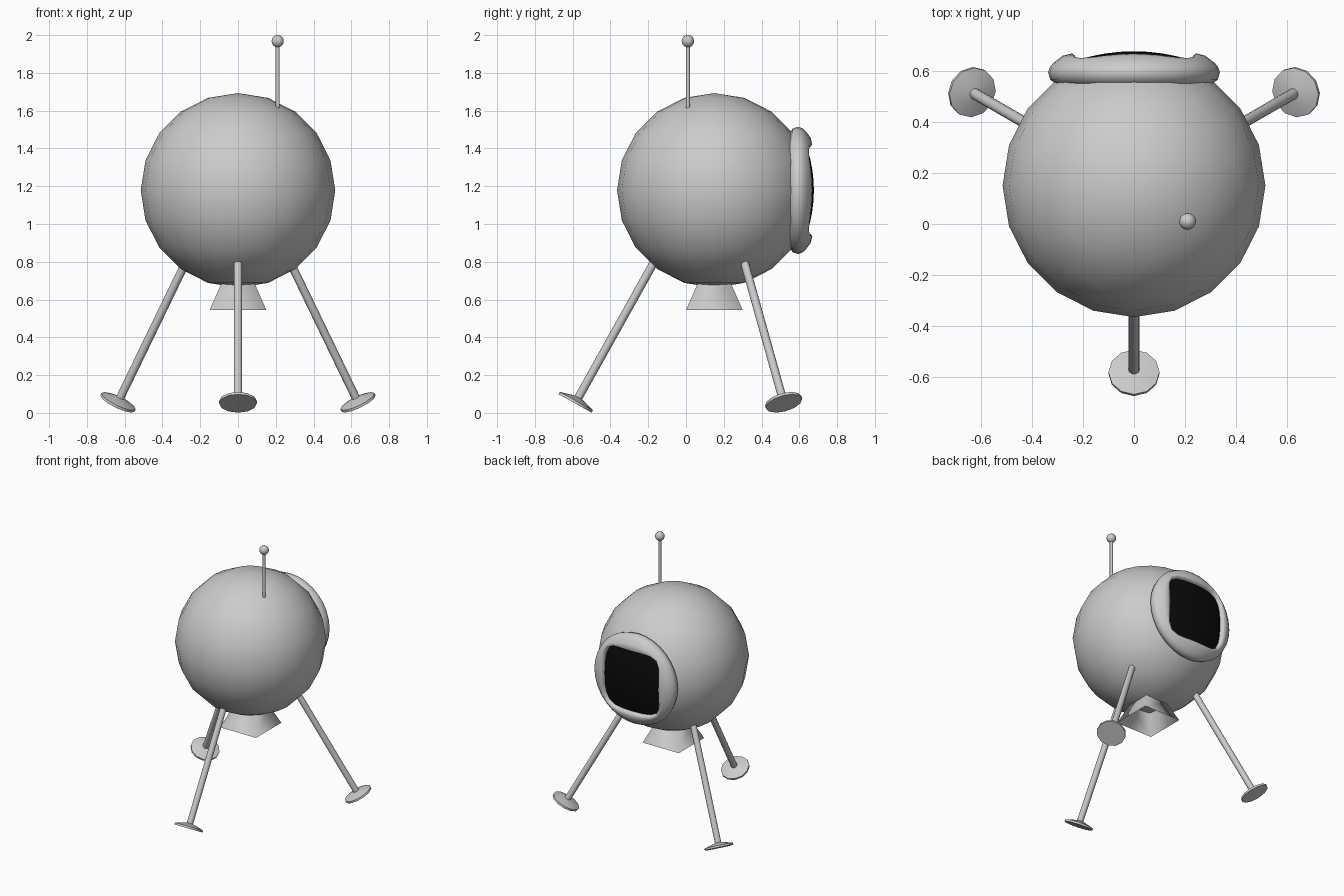
import bpy, bmesh, math
from mathutils import Vector

if "Cube" in bpy.data.objects:
    bpy.data.objects.remove(bpy.data.objects["Cube"])

CY, CZ, R = 0.15, 1.178, 0.515      # body centre and radius
SEG = 32                            # steps round the porthole


def make_object(name, bm, angle=None):
    bmesh.ops.recalc_face_normals(bm, faces=bm.faces)
    for f in bm.faces:
        f.smooth = True
    me = bpy.data.meshes.new(name)
    bm.to_mesh(me)
    bm.free()
    ob = bpy.data.objects.new(name, me)
    bpy.context.collection.objects.link(ob)
    if angle:
        bpy.ops.object.select_all(action='DESELECT')
        ob.select_set(True)
        bpy.context.view_layer.objects.active = ob
        bpy.ops.object.shade_smooth_by_angle(angle=math.radians(angle))
    return ob


def bridge(bm, loops):
    for a, b in zip(loops, loops[1:]):
        n = len(a)
        for i in range(n):
            j = (i + 1) % n
            bm.faces.new((a[i], a[j], b[j], b[i]))


def lathe(name, profile, sides, origin, axis=(0, 0, 1), angle=40, caps=True, turn=0.0):
    """Spin (radius, height) points around an axis starting at origin."""
    bm = bmesh.new()
    q = Vector((0, 0, 1)).rotation_difference(Vector(axis).normalized())
    loops = []
    for r, h in profile:
        ring = []
        for i in range(sides):
            t = turn + math.tau * i / sides
            p = Vector((r * math.cos(t), r * math.sin(t), h))
            ring.append(bm.verts.new(Vector(origin) + q @ p))
        loops.append(ring)
    bridge(bm, loops)
    if caps:
        bm.faces.new(loops[0])
        bm.faces.new(loops[-1])
    return make_object(name, bm, angle)


def ball(name, centre, radius, u, v):
    bm = bmesh.new()
    bmesh.ops.create_uvsphere(bm, u_segments=u, v_segments=v, radius=radius)
    bmesh.ops.translate(bm, verts=bm.verts, vec=centre)
    return make_object(name, bm)


# Body
ball("body", (0, CY, CZ), R, 20, 10)

# Antenna
lathe("antenna_rod", [(0.011, 1.6), (0.011, 1.96)], 10, (0.21, 0.01, 0))
ball("antenna_tip", (0.21, 0.01, 1.968), 0.033, 14, 8)

# Square exhaust nozzle, open at both ends
s = math.sqrt(2)
lathe("nozzle", [(0.15 * s, 0.545), (0.088 * s, 0.685)], 4, (0, CY, 0),
      angle=180, caps=False, turn=math.pi / 4)

# Three legs with tilted foot pads
for name, deg in (("front", -90), ("back_right", 30), ("back_left", 150)):
    out = Vector((math.cos(math.radians(deg)), math.sin(math.radians(deg)), 0))
    foot = Vector((0, CY, 0.05)) + out * 0.737
    top = Vector((0, CY, 0.80)) + out * 0.318
    axis = top - foot
    lathe(name + "_leg", [(0.022, 0.02), (0.022, axis.length)], 12, foot, axis)
    lathe(name + "_foot", [(0.1, 0), (0.1, 0.014), (0.022, 0.036)], 12, foot, axis, angle=60)


# Porthole: rounded-square opening inside a round frame
def opening(t, a=0.225, p=5):
    return a / (abs(math.cos(t)) ** p + abs(math.sin(t)) ** p) ** (1 / p)


def dome(r):
    return 0.677 - 0.7 * r * r


def polar(r, t, y):
    return (r * math.cos(t), y, CZ + r * math.sin(t))


def frame_profile(t):
    r = opening(t)
    y = dome(r)
    return [(0.305, 0.55), (0.328, 0.565), (0.337, 0.595), (0.328, 0.618),
            (0.313, 0.634), ((0.313 + r + 0.02) / 2, y + 0.018),
            (r + 0.018, y + 0.027), (r + 0.006, y + 0.018), (r, y - 0.005)]


angles = [math.tau * i / SEG for i in range(SEG)]
bm = bmesh.new()
columns = [[bm.verts.new(polar(r, t, y)) for r, y in frame_profile(t)] for t in angles]
bridge(bm, [list(ring) for ring in zip(*columns)])
make_object("porthole_frame", bm)

bm = bmesh.new()
rings = [[bm.verts.new(polar(opening(t) * k, t, dome(opening(t) * k))) for t in angles]
         for k in (1.01, 0.75, 0.5, 0.25)]
bridge(bm, rings)
centre = bm.verts.new((0, dome(0), CZ))
for i in range(SEG):
    bm.faces.new((rings[-1][i], rings[-1][(i + 1) % SEG], centre))
glass = make_object("porthole_glass", bm)
# An open sheet: make sure it faces outwards (+y)
if glass.data.polygons[0].normal.y < 0:
    glass.data.flip_normals()
mat = bpy.data.materials.new("black_glass")
mat.diffuse_color = (0.003, 0.003, 0.003, 1)
mat.use_nodes = True
mat.node_tree.nodes["Principled BSDF"].inputs["Base Color"].default_value = mat.diffuse_color
glass.data.materials.append(mat)
